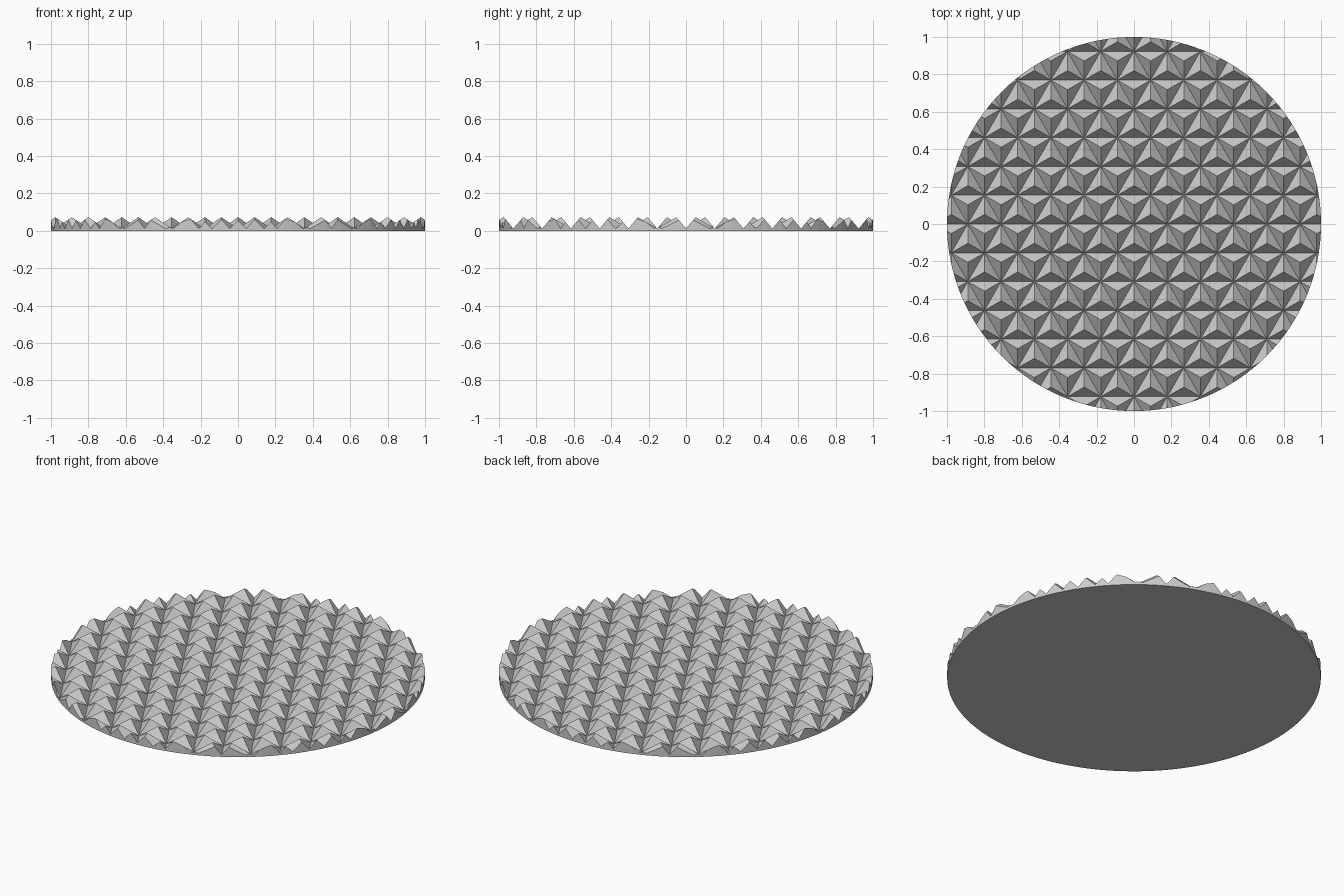
import bpy, bmesh, math
from mathutils import Vector

if "Cube" in bpy.data.objects:
    bpy.data.objects.remove(bpy.data.objects["Cube"])

ROW = 2 / 13                       # height of one lattice triangle
SIDE = ROW * 2 / math.sqrt(3)      # side of one lattice triangle
VALLEY, PEAK = 0.012, 0.073
SEGMENTS = 128

bm = bmesh.new()


def pyramid(corners):
    """Three-sided pyramid over one lattice triangle."""
    base = [bm.verts.new((x, y, VALLEY)) for x, y in corners]
    cx = sum(c[0] for c in corners) / 3
    cy = sum(c[1] for c in corners) / 3
    tip = bm.verts.new((cx, cy, PEAK))
    for i in range(3):
        bm.faces.new((base[i], base[(i + 1) % 3], tip))


# Field of pyramids on a triangular lattice
for j in range(-8, 8):
    shift = (j % 2) * SIDE / 2
    for i in range(-8, 8):
        x, y = i * SIDE + shift, j * ROW
        pyramid([(x, y), (x + SIDE, y), (x + SIDE / 2, y + ROW)])
        pyramid([(x, y), (x + SIDE / 2, y + ROW), (x - SIDE / 2, y + ROW)])
bmesh.ops.remove_doubles(bm, verts=bm.verts[:], dist=1e-4)

# Trim the field to a round outline
apothem = math.cos(math.pi / SEGMENTS)
for k in range(SEGMENTS):
    a = (k + 0.5) * 2 * math.pi / SEGMENTS
    n = Vector((math.cos(a), math.sin(a), 0))
    bmesh.ops.bisect_plane(bm, geom=bm.verts[:] + bm.edges[:] + bm.faces[:],
                           dist=1e-6, plane_co=n * apothem, plane_no=n,
                           clear_outer=True)
bmesh.ops.remove_doubles(bm, verts=bm.verts[:], dist=1e-5)

# Rim wall down to the ground, and flat underside
rim = [e for e in bm.edges if e.is_boundary]
wall = bmesh.ops.extrude_edge_only(bm, edges=rim)["geom"]
for v in wall:
    if isinstance(v, bmesh.types.BMVert):
        v.co.z = 0
bottom = [e for e in wall if isinstance(e, bmesh.types.BMEdge)
          and all(v.co.z == 0 for v in e.verts)]
bmesh.ops.contextual_create(bm, geom=bottom)
bmesh.ops.recalc_face_normals(bm, faces=bm.faces[:])

mesh = bpy.data.meshes.new("studded_disc")
bm.to_mesh(mesh)
bm.free()
disc = bpy.data.objects.new("studded_disc", mesh)
bpy.context.collection.objects.link(disc)

grey = bpy.data.materials.new("light grey")
grey.diffuse_color = (0.6, 0.6, 0.6, 1)
grey.use_nodes = True
grey.node_tree.nodes["Principled BSDF"].inputs["Base Color"].default_value = grey.diffuse_color
mesh.materials.append(grey)
